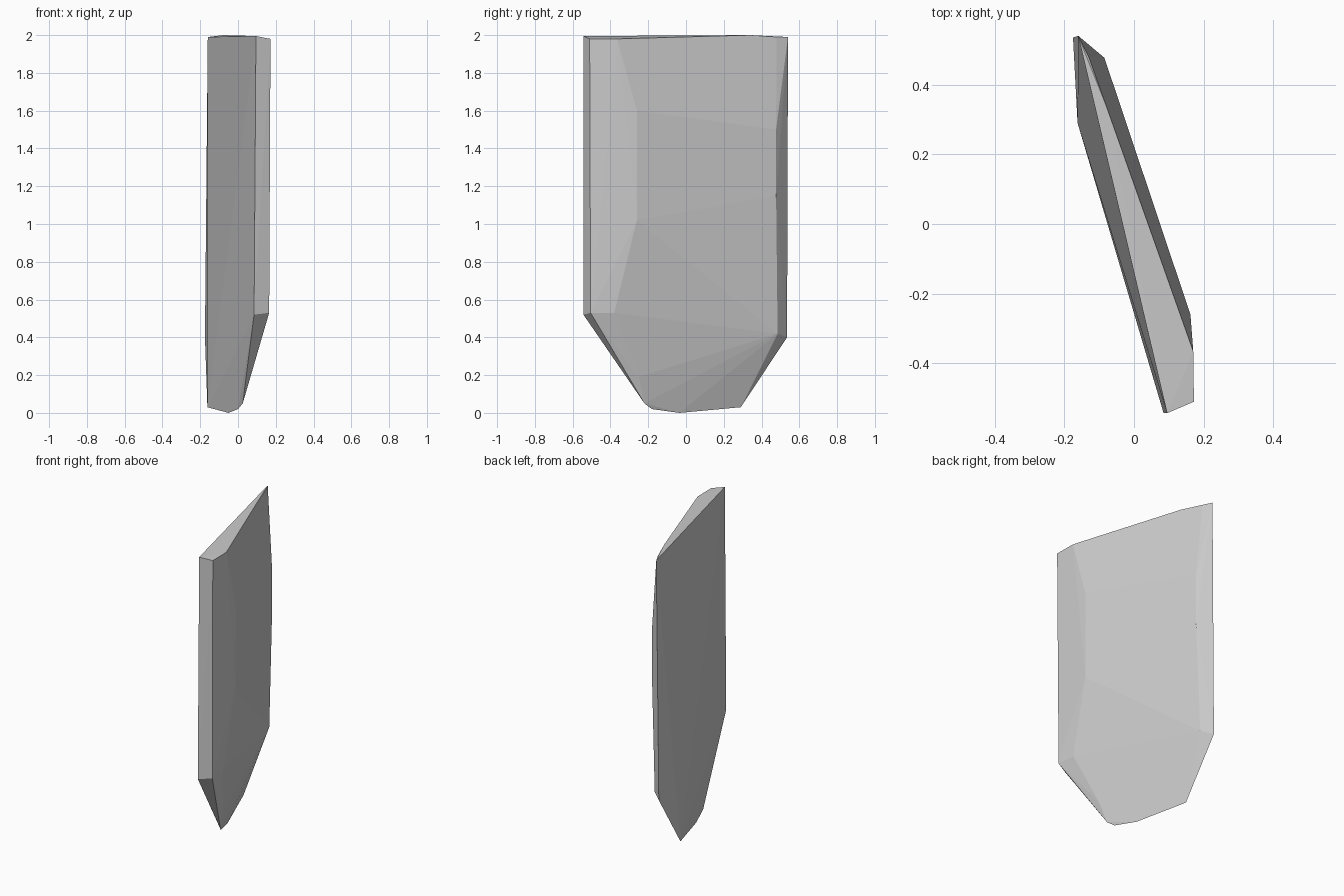
import bpy, bmesh

# Corner points of the faceted stone slab, grouped by region
top = [(-0.16, 0.54, 1.99), (-0.13, 0.48, 1.99), (-0.08, 0.34, 2.0),
       (0.17, -0.365, 1.98), (0.172, -0.51, 1.98), (0.095, -0.543, 1.995)]
broad_side = [(0.162, -0.26, 1.6), (0.162, -0.26, 1.02),
              (-0.085, 0.477, 1.5), (-0.085, 0.477, 1.15)]
shoulder = [(0.155, -0.38, 0.53), (0.165, -0.505, 0.53), (0.085, -0.543, 0.52),
            (-0.11, 0.485, 0.42), (-0.175, 0.535, 0.40)]
foot = [(0.065, -0.25, 0.19), (0.025, -0.22, 0.05), (0.0, -0.18, 0.02),
        (-0.05, -0.035, 0.0), (-0.162, 0.29, 0.03)]

# Wrap a convex skin around the corners
bm = bmesh.new()
for p in top + broad_side + shoulder + foot:
    bm.verts.new(p)
hull = bmesh.ops.convex_hull(bm, input=bm.verts)
loose = [v for v in bm.verts if not v.link_faces]
bmesh.ops.delete(bm, geom=loose, context='VERTS')
bmesh.ops.recalc_face_normals(bm, faces=bm.faces)

mesh = bpy.data.meshes.new("stone_slab")
bm.to_mesh(mesh)
bm.free()
slab = bpy.data.objects.new("stone_slab", mesh)
bpy.context.collection.objects.link(slab)
